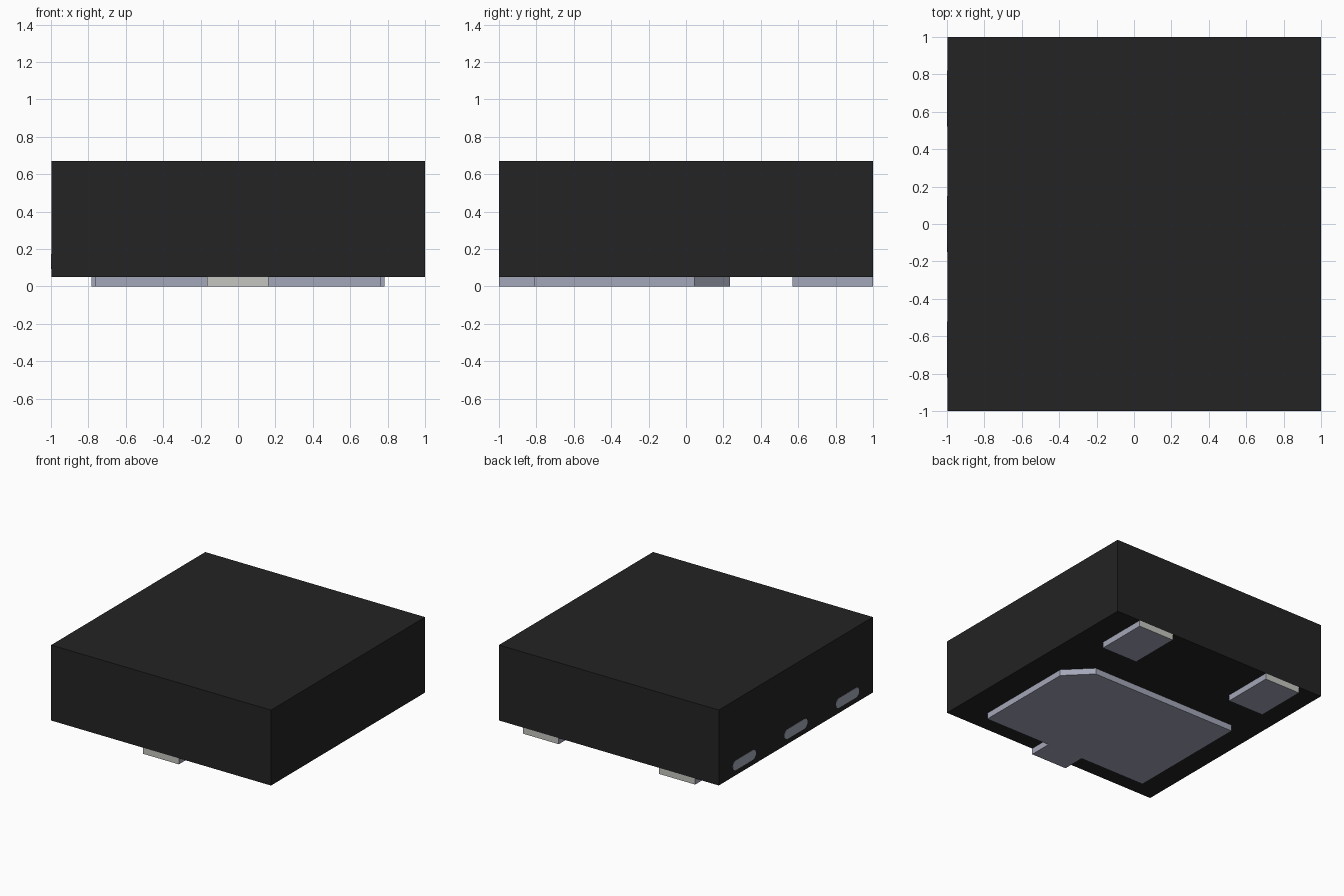
import bpy, bmesh, math
from mathutils import Vector

cube = bpy.data.objects.get("Cube")
if cube:
    bpy.data.objects.remove(cube, do_unlink=True)


def material(name, rgb):
    m = bpy.data.materials.new(name)
    m.use_nodes = True
    m.diffuse_color = (*rgb, 1)
    m.node_tree.nodes["Principled BSDF"].inputs["Base Color"].default_value = (*rgb, 1)
    return m


BLACK = material("black plastic", (0.017, 0.017, 0.017))
METAL = material("plated metal", (0.37, 0.385, 0.48))
BARE = material("bare cut metal", (0.56, 0.56, 0.53))


def prism(name, outline, depth, mats):
    """Extrude a closed outline of 3D points along a depth vector."""
    bm = bmesh.new()
    face = bm.faces.new([bm.verts.new(p) for p in outline])
    ext = bmesh.ops.extrude_face_region(bm, geom=[face])
    moved = [v for v in ext["geom"] if isinstance(v, bmesh.types.BMVert)]
    bmesh.ops.translate(bm, verts=moved, vec=Vector(depth))
    bmesh.ops.recalc_face_normals(bm, faces=bm.faces)
    # Cut ends flush with the package edge show bare metal
    if len(mats) > 1:
        for f in bm.faces:
            if abs(f.calc_center_median().y) > 0.999:
                f.material_index = 1
    mesh = bpy.data.meshes.new(name)
    bm.to_mesh(mesh)
    bm.free()
    for m in mats:
        mesh.materials.append(m)
    obj = bpy.data.objects.new(name, mesh)
    bpy.context.collection.objects.link(obj)
    return obj


def rect(x0, x1, y0, y1, z):
    return [(x0, y0, z), (x1, y0, z), (x1, y1, z), (x0, y1, z)]


BASE, TOP = 0.05, 0.67

# Moulded package body
prism("package_body", rect(-0.998, 1, -1, 1, BASE), (0, 0, TOP - BASE), [BLACK])

# Large pad with one chamfered corner and a tab reaching the front edge
pad = [(-0.165, -1), (0.162, -1), (0.162, -0.81), (0.763, -0.81), (0.763, 0.045),
       (0.573, 0.235), (-0.763, 0.235), (-0.763, -0.81), (-0.165, -0.81)]
prism("large_pad", [(x, y, 0) for x, y in pad], (0, 0, BASE), [METAL, BARE])

# Two small pads along the back edge
for side, s in (("left", 1), ("right", -1)):
    x0, x1 = sorted((s * 0.457, s * 0.783))
    prism(f"small_pad_{side}", rect(x0, x1, 0.57, 1, 0), (0, 0, BASE), [METAL, BARE])

# Rounded tie bar ends exposed on the right side
HALF, R, ZC = 0.15, 0.04, 0.133
for name, yc in (("front", -0.67), ("middle", 0), ("back", 0.67)):
    slot = []
    for s in (1, -1):
        for i in range(9):
            a = math.pi * (i / 8 - 0.5)
            slot.append((-1, yc + s * (HALF - R + R * math.cos(a)), ZC + s * R * math.sin(a)))
    prism(f"tie_bar_{name}", slot, (0.006, 0, 0), [METAL])
